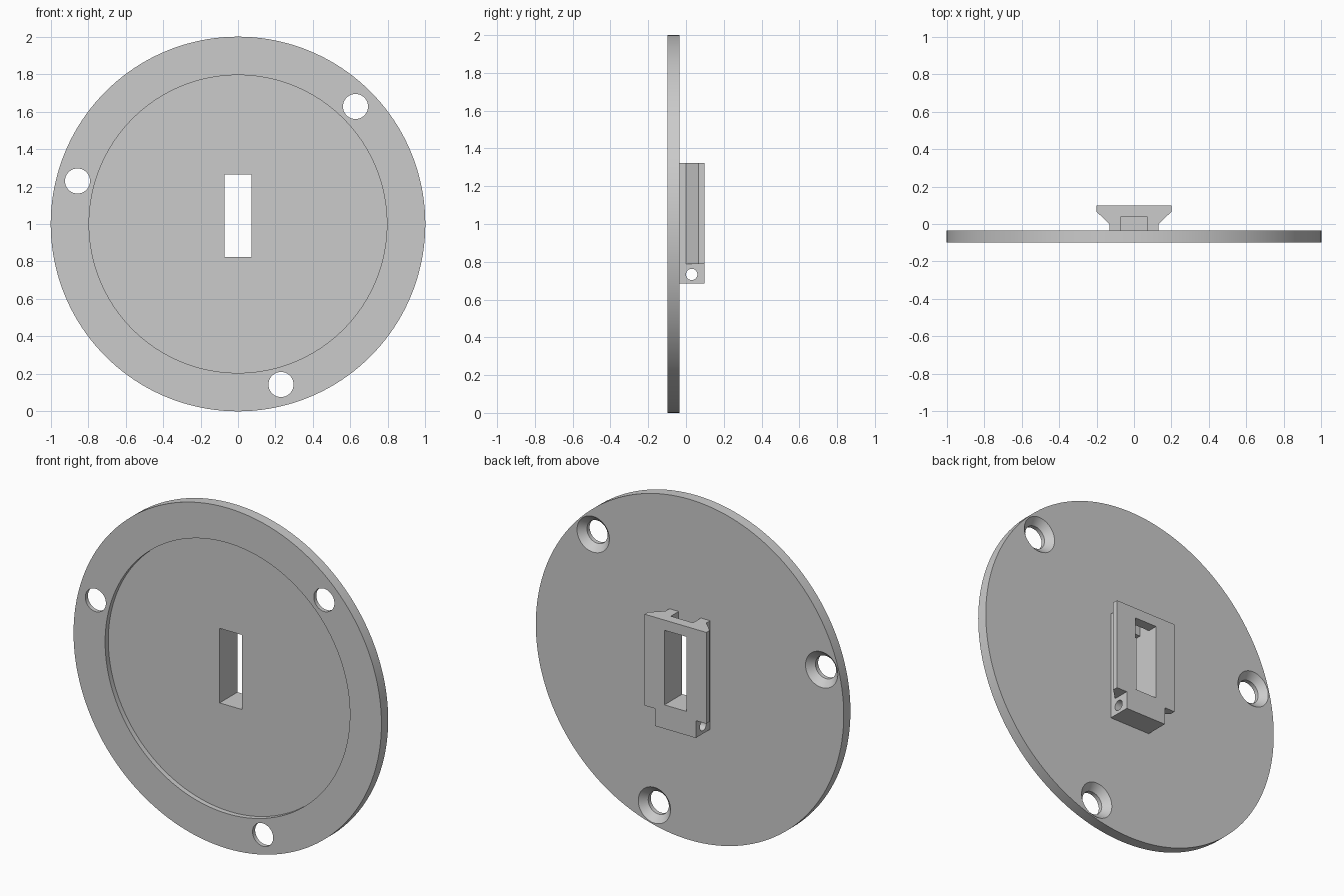
import bpy, math
from mathutils import Vector

cube = bpy.data.objects.get("Cube")
if cube:
    bpy.data.objects.remove(cube, do_unlink=True)

# Key depths along y, and the disc centre height
FRONT, BACK, REAR = -0.0975, -0.035, 0.0975
MID = 1.0

grey = bpy.data.materials.new("plain grey")
grey.use_nodes = True
grey.diffuse_color = (0.6, 0.6, 0.6, 1)
grey.node_tree.nodes["Principled BSDF"].inputs["Base Color"].default_value = (0.6, 0.6, 0.6, 1)


def make(name, verts, faces):
    mesh = bpy.data.meshes.new(name)
    mesh.from_pydata(verts, [], faces)
    mesh.materials.append(grey)
    obj = bpy.data.objects.new(name, mesh)
    bpy.context.collection.objects.link(obj)
    return obj


def loft(name, rings):
    """Closed solid joining matching rings of points."""
    n = len(rings[0])
    faces = [(k * n + i, k * n + (i + 1) % n, (k + 1) * n + (i + 1) % n, (k + 1) * n + i)
             for k in range(len(rings) - 1) for i in range(n)]
    faces.append(tuple(reversed(range(n))))
    faces.append(tuple(range((len(rings) - 1) * n, len(rings) * n)))
    return make(name, [p for ring in rings for p in ring], faces)


def turned(name, x, z, steps, sides=48):
    """Round solid along y; steps are (y, radius) pairs."""
    angles = [-math.tau * i / sides for i in range(sides)]
    return loft(name, [[(x + r * math.cos(a), y, z + r * math.sin(a)) for a in angles]
                       for y, r in steps])


def prism(name, outline, low, high):
    """Extrude an anticlockwise (x, y) outline between two heights."""
    return loft(name, [[(x, y, z) for x, y in outline] for z in (low, high)])


def box(name, half, y0, y1, low, high):
    return prism(name, [(-half, y0), (half, y0), (half, y1), (-half, y1)], low, high)


def combine(obj, tool, operation="DIFFERENCE"):
    mod = obj.modifiers.new("combine", "BOOLEAN")
    mod.operation, mod.solver, mod.object = operation, "EXACT", tool
    bpy.ops.object.select_all(action="DESELECT")
    bpy.context.view_layer.objects.active = obj
    obj.select_set(True)
    bpy.ops.object.modifier_apply(modifier=mod.name)
    bpy.data.objects.remove(tool, do_unlink=True)


# Round plate with a shallow front recess
plate = turned("round_plate", 0, MID, [(FRONT, 1), (BACK, 1)], 160)
combine(plate, turned("recess_cutter", 0, MID, [(FRONT - 0.1, 0.795), (FRONT + 0.03, 0.795)], 160))

# Three screw holes, countersunk from the back
for degrees in (45, 165, 285):
    a = math.radians(degrees)
    steps = [(FRONT - 0.1, 0.067), (BACK - 0.038, 0.067), (BACK, 0.105), (BACK + 0.05, 0.105)]
    combine(plate, turned("screw_cutter", 0.887 * math.cos(a), MID + 0.887 * math.sin(a), steps))

# Dovetail block on the back
half = [(0.132, BACK), (0.132, 0.0), (0.2, 0.066), (0.2, REAR)]
mount = prism("dovetail_mount", half + [(-x, y) for x, y in reversed(half)], 0.787, 1.323)
combine(mount, box("foot", 0.132, BACK, REAR, 0.685, 0.85), "UNION")

# Cable notch in the block's top, and the cross pin hole in its foot
combine(mount, box("notch_cutter", 0.072, BACK - 0.1, 0.038, 1.2, 1.5))
pin = [[(x, 0.03 + 0.03 * math.cos(math.tau * i / 32), 0.733 + 0.03 * math.sin(math.tau * i / 32))
        for i in range(32)] for x in (-0.5, 0.5)]
combine(mount, loft("pin_cutter", pin))

# Slot through plate and block
for obj in (plate, mount):
    combine(obj, box("slot_cutter", 0.072, -0.5, 0.5, 0.825, 1.263))
    bpy.ops.object.shade_smooth_by_angle(angle=math.radians(30))
